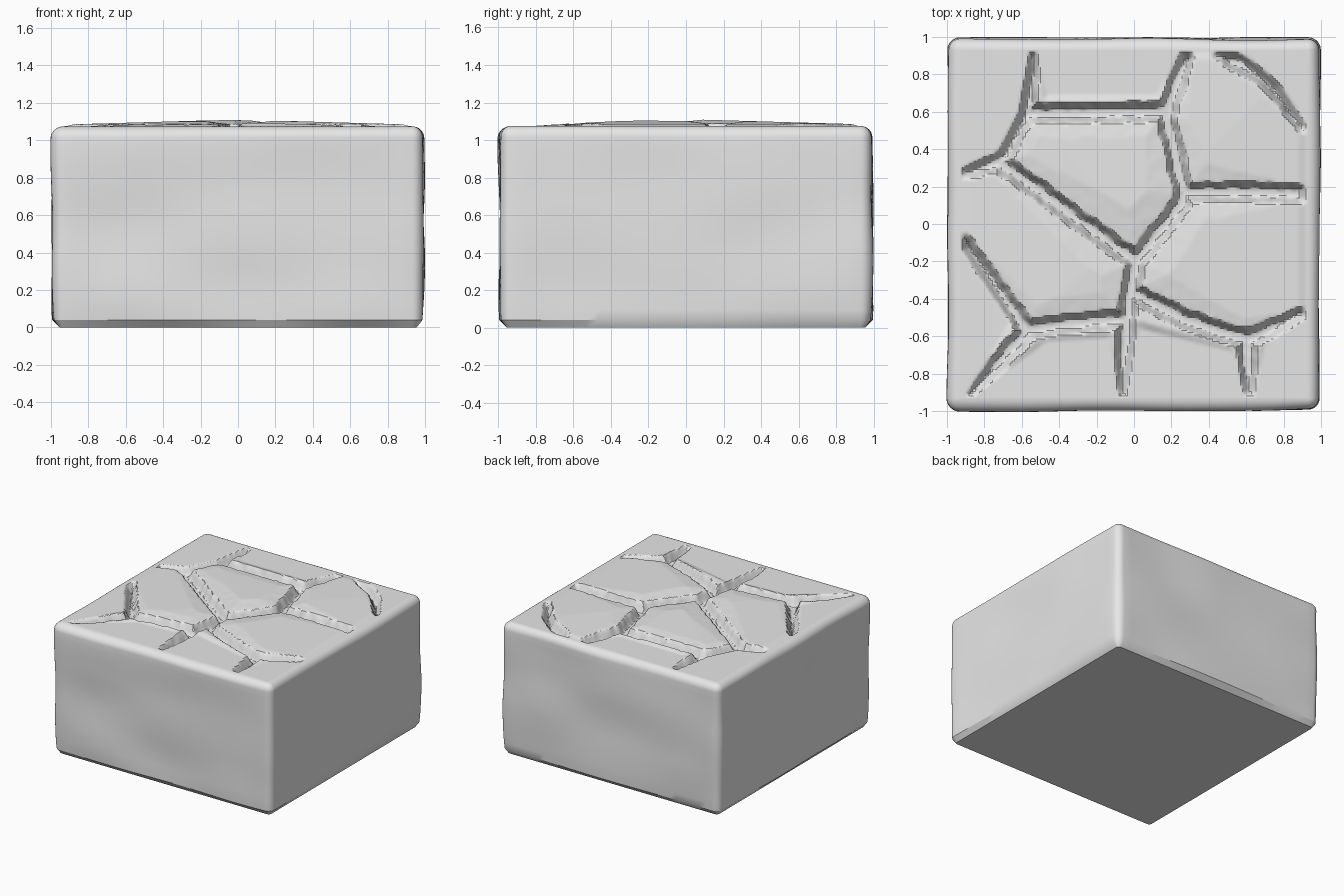
import bpy, bmesh, math
from mathutils import Vector, noise
from mathutils.geometry import intersect_point_line

cube = bpy.data.objects.get("Cube")
if cube:
    bpy.data.objects.remove(cube, do_unlink=True)

GREY = (0.8, 0.8, 0.8, 1)
stone = bpy.data.materials.new("stone_grey")
stone.use_nodes = True
stone.diffuse_color = GREY
stone.node_tree.nodes["Principled BSDF"].inputs["Base Color"].default_value = GREY

INNER, RIM = 0.93, 1.075


def add_object(name, bm):
    mesh = bpy.data.meshes.new(name)
    bm.to_mesh(mesh)
    bm.free()
    obj = bpy.data.objects.new(name, mesh)
    bpy.context.collection.objects.link(obj)
    mesh.materials.append(stone)
    bpy.ops.object.select_all(action='DESELECT')
    obj.select_set(True)
    bpy.context.view_layer.objects.active = obj
    bpy.ops.object.shade_smooth_by_angle(angle=math.radians(30))
    return obj


def clamp(v):
    return max(0.0, min(1.0, v))


# Rounded square block with gently uneven walls
def ring_points(side_steps=28, arc_steps=6):
    """Points on the inner square, each with its outward direction."""
    points = []
    for k in range(4):
        turn = k * math.pi / 2
        out = Vector((math.cos(turn), math.sin(turn)))
        along = Vector((-out.y, out.x))
        for i in range(side_steps):
            t = 2 * i / side_steps - 1
            points.append(((out + along * t) * INNER, out))
        for i in range(arc_steps):
            a = i / arc_steps * math.pi / 2
            points.append(((out + along) * INNER, out * math.cos(a) + along * math.sin(a)))
    return points


OUT = 0.06
profile = [(0.025, 0.0), (OUT - 0.003, 0.04)]
profile += [(OUT, 0.04 + 0.98 * i / 18) for i in range(1, 18)]
profile += [(OUT * math.cos(a), 1.015 + 0.06 * math.sin(a))
            for a in (i / 8 * math.pi / 2 for i in range(9))]

bm = bmesh.new()
rings = []
for d, z in profile:
    ring = []
    for p, out in ring_points():
        spot = Vector((p.x * 1.6, p.y * 1.6, z * 2.6))
        wave = 0.016 * noise.noise(spot) * d / OUT if z > 0 else 0
        q = p + out * (d + wave)
        ring.append(bm.verts.new((q.x, q.y, z)))
    rings.append(ring)
for low, high in zip(rings, rings[1:]):
    for i in range(len(low)):
        j = (i + 1) % len(low)
        bm.faces.new((low[i], low[j], high[j], high[i]))
bm.faces.new(rings[0][::-1])
bmesh.ops.remove_doubles(bm, verts=bm.verts, dist=0.0005)
add_object("block_body", bm)

# Edge of the cracked paving inside the flat rim
outline = [(-.92, .3), (-.72, .4), (-.62, .6), (-.56, .92), (-.52, .92), (-.46, .69),
           (.12, .69), (.25, .92), (.58, .92), (.78, .75), (.92, .53), (.92, -.5),
           (.7, -.65), (.64, -.92), (.59, -.92), (.52, -.68), (.03, -.56), (-.04, -.92),
           (-.08, -.92), (-.14, -.61), (-.47, -.63), (-.86, -.92), (-.9, -.92),
           (-.67, -.53), (-.92, -.14), (-.92, .05)]

# Centre lines of the cracks between the stones
cracks = [
    [(-.88, -.92), (-.57, -.57), (-.4, -.54), (-.05, -.51)],
    [(-.92, -.1), (-.57, -.57)],
    [(-.06, -.92), (-.04, -.5), (.01, -.2)],
    [(.01, -.38), (.3, -.52), (.6, -.62), (.92, -.49)],
    [(.6, -.62), (.62, -.92)],
    [(.01, -.2), (.25, .1), (.27, .17), (.17, .57), (.27, .9)],
    [(.27, .17), (.6, .17), (.92, .16)],
    [(.01, -.2), (-.72, .33), (-.92, .29)],
    [(-.72, .33), (-.58, .6), (-.54, .92)],
    [(-.58, .59), (.16, .6)],
    [(.47, .92), (.72, .77), (.92, .53)],
]


def segments(path, closed=False):
    pts = [Vector(p) for p in path]
    return list(zip(pts, pts[1:] + pts[:1])) if closed else list(zip(pts, pts[1:]))


edge_segments = segments(outline, True)
crack_segments = [s for path in cracks for s in segments(path)]


def distance(p, segs):
    best = 9.0
    for a, b in segs:
        t = clamp((p - a).dot(b - a) / (b - a).length_squared)
        best = min(best, (p - a.lerp(b, t)).length)
    return best


def inside(p):
    hit = False
    for a, b in edge_segments:
        if (a.y > p.y) != (b.y > p.y):
            if p.x < a.x + (p.y - a.y) * (b.x - a.x) / (b.y - a.y):
                hit = not hit
    return hit


def paving_height(x, y):
    p = Vector((x, y))
    if not inside(p):
        return RIM
    jitter = 0.011 * noise.noise(Vector((x * 16, y * 16, 2)))
    gap = distance(p, crack_segments) + jitter
    fade = clamp(distance(p, edge_segments) / 0.04)
    dome = 0.036 * (1 - 0.8 * max(abs(x), abs(y)))
    swell = min(dome, 0.004 + 0.14 * max(gap, 0))
    groove = 0.07 * clamp((0.055 - gap) / 0.032)
    return RIM + fade * (swell - groove)


# Cracked stone top
CELLS = 160
bm = bmesh.new()
bmesh.ops.create_grid(bm, x_segments=CELLS, y_segments=CELLS, size=INNER)
for v in bm.verts:
    v.co.z = paving_height(v.co.x, v.co.y)
add_object("cracked_stone_top", bm)
